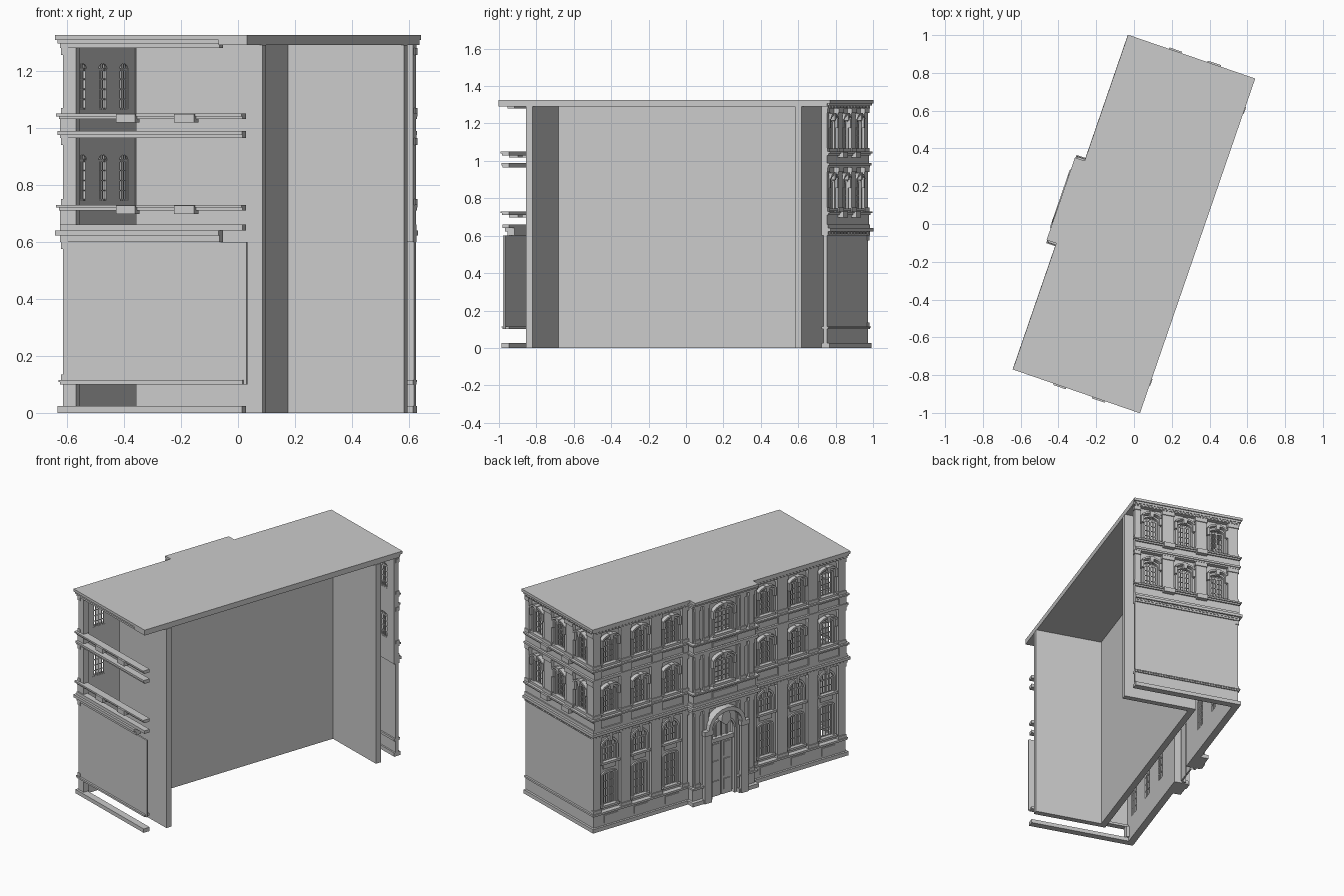
import bpy, bmesh, math
from mathutils import Matrix, Vector

if "Cube" in bpy.data.objects:
    bpy.data.objects.remove(bpy.data.objects["Cube"], do_unlink=True)

stone = bpy.data.materials.new("stone_grey")
stone.use_nodes = True
stone.diffuse_color = (0.6, 0.6, 0.6, 1)
bsdf = next(n for n in stone.node_tree.nodes if n.type == 'BSDF_PRINCIPLED')
bsdf.inputs["Base Color"].default_value = (0.6, 0.6, 0.6, 1)
bsdf.inputs["Roughness"].default_value = 0.8

TURN = Matrix.Rotation(math.radians(-19), 4, 'Z')
parts = {}


# A frame maps (along the wall, outward, up) to the building
def frame(along, out, origin):
    return lambda s, d, z: Vector(origin) + Vector(along) * s + Vector(out) * d + Vector((0, 0, z))


WEST = frame((0, 1, 0), (-1, 0, 0), (-0.335, 0, 0))
PORCH = frame((0, 1, 0), (-1, 0, 0), (-0.385, 0, 0))
NORTH = frame((1, 0, 0), (0, 1, 0), (0, 0.915, 0))
SOUTH = frame((1, 0, 0), (0, -1, 0), (0, -0.915, 0))
PLAN = frame((1, 0, 0), (0, 1, 0), (0, 0, 0))


def prism(part, f, outline, d0, d1):
    bm = parts.setdefault(part, bmesh.new())
    a = [bm.verts.new(f(s, d0, z)) for s, z in outline]
    b = [bm.verts.new(f(s, d1, z)) for s, z in outline]
    bm.faces.new(a)
    bm.faces.new(b[::-1])
    for i in range(len(a)):
        j = (i + 1) % len(a)
        bm.faces.new((a[i], b[i], b[j], a[j]))


def box(part, f, s0, s1, d0, d1, z0, z1):
    prism(part, f, [(s0, z0), (s1, z0), (s1, z1), (s0, z1)], d0, d1)


def arch(c, hw, spring, rise, n=10):
    angles = [math.pi * i / n for i in range(n + 1)]
    return [(c - hw * math.cos(a), spring + rise * math.sin(a)) for a in angles]


def arch_ring(part, f, c, hw, spring, rise, t, d0, d1):
    inner, outer = arch(c, hw, spring, rise), arch(c, hw + t, spring, rise + t)
    prism(part, f, inner + outer[::-1], d0, d1)


# Recessed bay panel with an arched opening and its surround
def opening(f, c, hb, z0, z1, hw, sill, spring, rise):
    for k in (-1, 1):
        lo, hi = sorted((c + k * hw, c + k * hb))
        box("bay_panels", f, lo, hi, -0.03, -0.02, z0, z1)
        lo, hi = sorted((c + k * hw, c + k * (hw + 0.013)))
        box("window_surrounds", f, lo, hi, -0.02, -0.01, sill, spring)
    if sill > z0:
        box("bay_panels", f, c - hw, c + hw, -0.03, -0.02, z0, sill)
    head = [(c - hw, z1)] + arch(c, hw, spring, rise) + [(c + hw, z1)]
    prism("bay_panels", f, head, -0.03, -0.02)
    arch_ring("window_surrounds", f, c, hw, spring, rise, 0.013, -0.02, -0.01)


# Open casement with glazing bars, sill and optional hood
def window(f, c, hb, z0, z1, hw, sill, spring, rise, rows, hood=False):
    opening(f, c, hb, z0, z1, hw, sill, spring, rise)
    box("window_sills", f, c - hw - 0.02, c + hw + 0.02, -0.02, 0.002, sill - 0.014, sill)
    for k, w in ((-1, 0.005), (-0.5, 0.002), (0, 0.005), (0.5, 0.002), (1, 0.005)):
        s = c + k * (hw - 0.005)
        top = spring + rise * math.sqrt(1 - k * k * 0.98)
        box("window_frames", f, s - w, s + w, -0.029, -0.022, sill, top)
    for i in range(rows + 1):
        z = sill + (spring - sill) * i / rows
        w = 0.005 if i in (0, rows) else 0.002
        box("window_frames", f, c - hw, c + hw, -0.028, -0.023, z - w, z + w)
    if hood:
        top = spring + rise + 0.014
        arch_ring("window_hoods", f, c, hw + 0.008, spring + 0.018, rise, 0.012, -0.02, 0.008)
        prism("window_keystones", f, [(c - 0.009, top - 0.022), (c + 0.009, top - 0.022),
                                      (c + 0.015, top + 0.018), (c - 0.015, top + 0.018)], -0.02, 0.012)
        for k in (-1, 1):
            s = c + k * (hw + 0.014)
            box("window_brackets", f, s - 0.008, s + 0.008, -0.02, 0.004, spring - 0.03, spring + 0.02)


def pier(f, s0, s1, z0, z1, depth=0.03):
    box("piers", f, s0, s1, -depth, 0, z0, z1)
    box("pier_bases", f, s0 - 0.004, s1 + 0.004, -0.02, 0.006, z0, z0 + 0.02)
    box("pier_capitals", f, s0 - 0.004, s1 + 0.004, -0.02, 0.006, z1 - 0.025, z1)


STOREYS = ((0.73, 0.965), (1.05, 1.28))
SIDE_PIERS = ((-0.335, -0.27), (-0.127, -0.057), (0.088, 0.162), (0.31, 0.345))
MAIN_PIERS = ((0.231, 0.27), (0.42, 0.495), (0.645, 0.715), (0.865, 0.915))

# Inner box, open to the east
box("inner_side_walls", PLAN, -0.11, 0.36, -0.782, -0.745, 0, 1.29)
box("inner_side_walls", PLAN, -0.11, 0.36, 0.741, 0.778, 0, 1.29)
box("inner_back_wall", PLAN, -0.11, -0.07, -0.745, 0.741, 0, 1.29)

# Roof slab with the porch projection
box("roof", PLAN, -0.356, 0.356, -0.937, 0.937, 1.308, 1.325)
box("roof", PLAN, -0.34, 0.356, -0.92, 0.92, 1.29, 1.308)
box("roof_projection", PLAN, -0.41, -0.356, -0.231, 0.231, 1.308, 1.325)
box("roof_corner", SOUTH, 0.25, 0.356, 0, 0.022, 1.29, 1.308)

# Main front: paired three-bay wings
for side in (-1, 1):
    for c in (0.345, 0.57, 0.79):
        c *= side
        window(WEST, c, 0.076, 0.115, 0.39, 0.045, 0.15, 0.345, 0.008, 4)
        window(WEST, c, 0.076, 0.39, 0.6, 0.05, 0.43, 0.515, 0.05, 2)
        box("spandrel_panels", WEST, c - 0.045, c + 0.045, -0.02, -0.013, 0.38, 0.41)
        box("plinth_panels", WEST, c - 0.05, c + 0.05, 0, 0.005, 0.04, 0.09)
        box("window_keystones", WEST, c - 0.01, c + 0.01, -0.02, 0.004, 0.56, 0.6)
        for z0, z1 in STOREYS:
            window(WEST, c, 0.076, z0, z1, 0.045, z0 + 0.015, z0 + 0.155, 0.02, 4, True)
    for a, b in MAIN_PIERS:
        a, b = sorted((a * side, b * side))
        for z0, z1 in ((0.115, 0.6),) + STOREYS:
            pier(WEST, a, b, z0, z1)
        for z0, z1 in ((0.655, 0.71), (0.985, 1.03)):
            box("pedestals", WEST, a, b, -0.02, 0.01, z0, z1)
    lo, hi = sorted((side * 0.225, side * 0.915))
    for z0, z1 in ((0.025, 0.1), (0.655, 0.71), (0.985, 1.03)):
        box("parapets", WEST, lo, hi, -0.03, 0, z0, z1)

# Central porch
for side in (-1, 1):
    lo, hi = sorted((side * 0.1, side * 0.225))
    box("porch_walls", PORCH, lo, hi, -0.08, -0.01, 0, 1.29)
    for z0, z1 in ((0.115, 0.6),) + STOREYS:
        for a, b in ((0.115, 0.15), (0.18, 0.215)):
            a, b = sorted((a * side, b * side))
            pier(PORCH, a, b, z0, z1)
    lo, hi = sorted((side * 0.108, side * 0.158))
    box("door_pilasters", PORCH, lo, hi, 0, 0.022, 0, 0.47)
    box("door_imposts", PORCH, lo - 0.006, hi + 0.006, 0, 0.03, 0.44, 0.47)
    lo, hi = sorted((side * 0.004, side * 0.08))
    box("door_leaves", PORCH, lo, hi, -0.045, -0.035, 0, 0.36)
    for z0, z1 in ((0.03, 0.1), (0.12, 0.23), (0.25, 0.34)):
        box("door_panels", PORCH, lo + 0.014, hi - 0.014, -0.036, -0.029, z0, z1)
opening(PORCH, 0, 0.1, 0, 0.6, 0.08, 0, 0.42, 0.08)
box("door_transom", PORCH, -0.08, 0.08, -0.045, -0.015, 0.36, 0.385)
for k in (-0.5, 0, 0.5):
    box("fanlight_bars", PORCH, k * 0.08 - 0.003, k * 0.08 + 0.003, -0.04, -0.03, 0.385, 0.485)
arch_ring("door_hood", PORCH, 0, 0.108, 0.47, 0.095, 0.025, -0.02, 0.03)
prism("door_crest", PORCH, arch(0, 0.035, 0.5, 0.07) + [(0, 0.47)], -0.02, 0.02)
for z0, z1 in STOREYS:
    window(PORCH, 0, 0.1, z0, z1, 0.062, z0 + 0.015, z0 + 0.15, 0.03, 4, True)
for z0, z1 in ((0.655, 0.71), (0.985, 1.03)):
    box("parapets", PORCH, -0.225, 0.225, -0.03, 0, z0, z1)
    box("parapet_panels", PORCH, -0.09, 0.09, 0, 0.008, z0 + 0.008, z1 - 0.008)

# North end: blank base, two glazed storeys
box("blank_end_walls", NORTH, -0.335, 0.345, -0.02, 0, 0.025, 0.62)
for z0, z1 in STOREYS:
    for c in (-0.2, 0.015, 0.235):
        window(NORTH, c, 0.075, z0, z1, 0.045, z0 + 0.015, z0 + 0.155, 0.02, 4, True)
    for a, b in SIDE_PIERS:
        pier(NORTH, a, b, z0, z1)
for z0, z1 in ((0.655, 0.71), (0.985, 1.03)):
    box("parapets", NORTH, -0.335, 0.345, -0.03, 0, z0, z1)
    for f in (NORTH, SOUTH):
        for a, b in SIDE_PIERS[1:3]:
            box("pedestals", f, a, b, -0.02, 0.03, z1 - 0.012, z1 + 0.018)

# South end: blank base, open storeys with only the corner pier
box("blank_end_walls", SOUTH, -0.335, 0.347, -0.01, 0, 0.1, 0.6)
box("blank_end_walls", SOUTH, -0.335, 0.25, -0.01, 0, 0.6, 0.64)
for z0, z1 in ((0.025, 0.1), (0.655, 0.71), (0.73, 0.965), (0.985, 1.03), (1.05, 1.28)):
    box("corner_pier", SOUTH, -0.335, -0.285, -0.04, 0, z0, z1)

# Mouldings that run round the outside: bottom, top, projection
BANDS = ((0, 0.025, 0.014), (0.1, 0.108, 0.008), (0.108, 0.115, 0.012), (0.6, 0.622, 0.008),
         (0.622, 0.64, 0.022), (0.64, 0.66, 0.008), (0.71, 0.72, 0.01), (0.72, 0.73, 0.018),
         (0.965, 0.975, 0.008), (0.975, 0.988, 0.014), (1.03, 1.04, 0.01), (1.04, 1.05, 0.018),
         (1.28, 1.295, 0.008), (1.295, 1.308, 0.015))
for z0, z1, p in BANDS:
    box("mouldings", WEST, 0.22, 0.915 + p, -0.03, p, z0, z1)
    box("mouldings", WEST, -0.915 - p, -0.22, -0.03, p, z0, z1)
    box("mouldings", NORTH, -0.335, 0.345, -0.03, p, z0, z1)
    cut = 0.25 if z0 > 1.2 or 0.59 < z0 < 0.63 else 0.335
    box("mouldings", SOUTH, -0.335, cut, -0.03, p, z0, z1)
    if z0 < 0.2:
        box("porch_mouldings", PORCH, 0.1, 0.225 + p, -0.08, p, z0, z1)
        box("porch_mouldings", PORCH, -0.225 - p, -0.1, -0.08, p, z0, z1)
    else:
        box("porch_mouldings", PORCH, -0.225 - p, 0.225 + p, -0.08, p, z0, z1)

# Dentils beneath the main cornices
for z in (0.61, 1.284):
    for i in range(28):
        s = 0.25 + i * 0.024
        for f, c in ((WEST, s), (WEST, -s), (NORTH, s - 0.57)):
            box("dentils", f, c - 0.006, c + 0.006, 0, 0.014, z, z + 0.011)

for name, bm in parts.items():
    bmesh.ops.recalc_face_normals(bm, faces=bm.faces)
    bm.transform(TURN)
    mesh = bpy.data.meshes.new(name)
    bm.to_mesh(mesh)
    bm.free()
    mesh.materials.append(stone)
    bpy.context.scene.collection.objects.link(bpy.data.objects.new(name, mesh))
